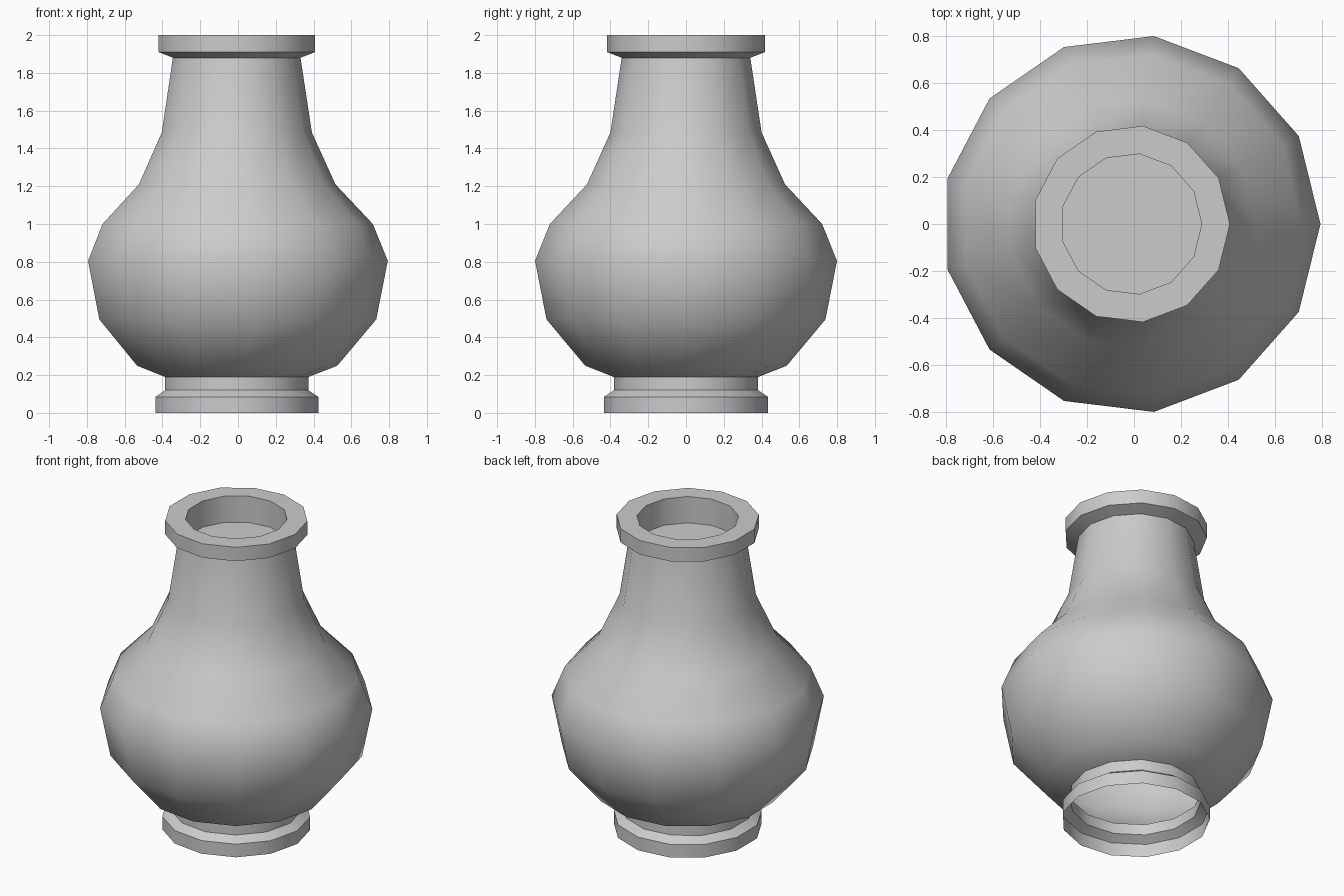
import bpy, bmesh, math

if "Cube" in bpy.data.objects:
    bpy.data.objects.remove(bpy.data.objects["Cube"])

SIDES = 13
CX = -0.012  # odd side count: shift so the bounding box is centred


def lathe(name, profile, cap_end=False):
    bm = bmesh.new()
    rings = []
    for r, z in profile:
        rings.append([bm.verts.new((CX + r * math.cos(2 * math.pi * i / SIDES),
                                    r * math.sin(2 * math.pi * i / SIDES), z))
                      for i in range(SIDES)])
    for a, b in zip(rings, rings[1:]):
        for i in range(SIDES):
            j = (i + 1) % SIDES
            bm.faces.new((a[i], a[j], b[j], b[i]))
    if cap_end:
        bm.faces.new(rings[-1])
    mesh = bpy.data.meshes.new(name)
    bm.to_mesh(mesh)
    bm.free()
    obj = bpy.data.objects.new(name, mesh)
    bpy.context.collection.objects.link(obj)
    bpy.ops.object.select_all(action='DESELECT')
    obj.select_set(True)
    bpy.context.view_layer.objects.active = obj
    bpy.ops.object.shade_smooth_by_angle(angle=math.radians(42))
    return obj


# Open foot, round belly, neck, flared rim, then down into the mouth
lathe("vase", [
    (0.437, 0.0), (0.437, 0.085), (0.385, 0.12), (0.385, 0.19),   # foot
    (0.538, 0.25), (0.744, 0.495), (0.805, 0.805),                # belly
    (0.726, 1.0), (0.528, 1.21), (0.403, 1.485), (0.343, 1.88),   # neck
    (0.42, 1.91), (0.42, 2.0), (0.30, 2.0), (0.30, 1.83),         # rim and mouth
], cap_end=True)
